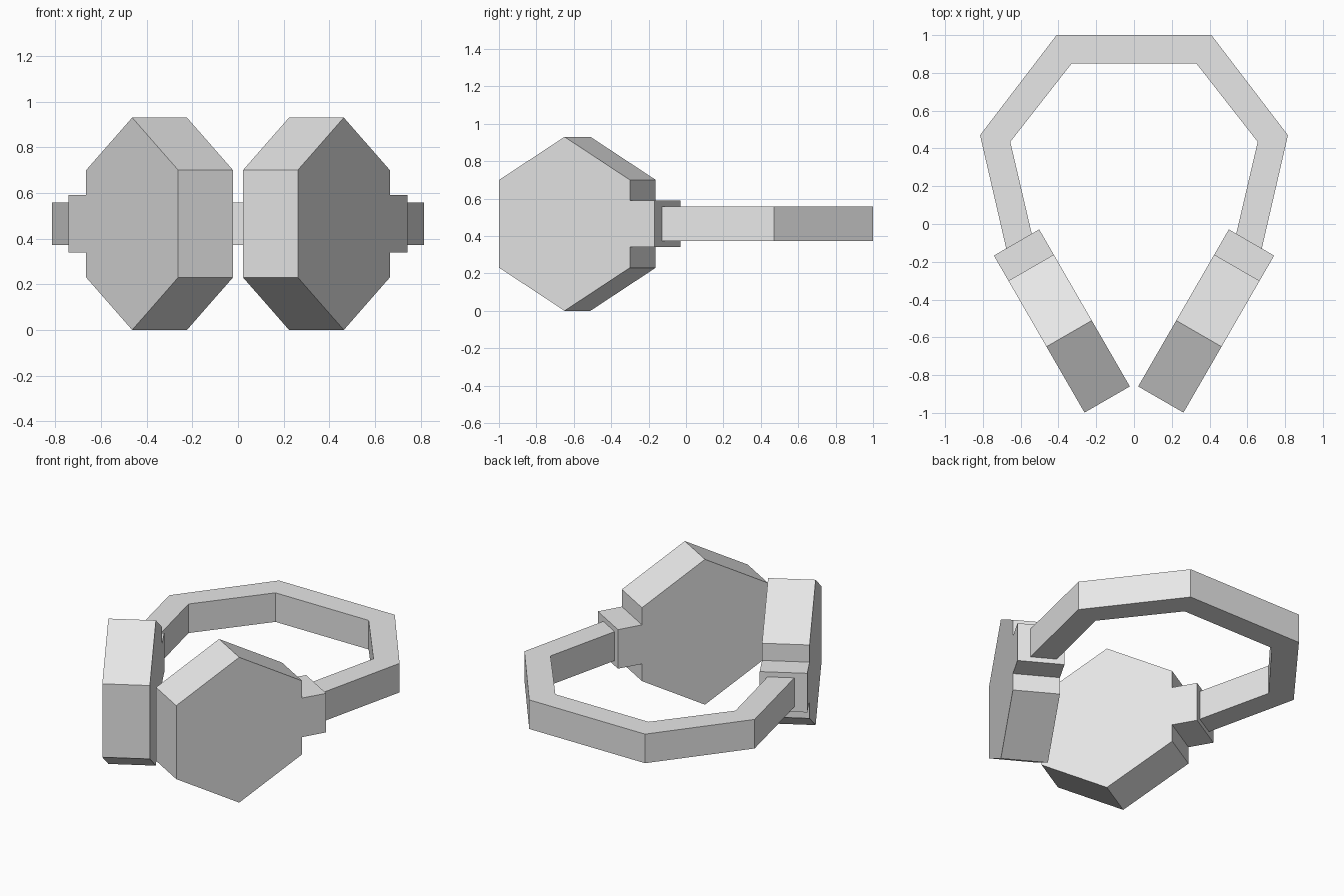
import bpy
import bmesh
from mathutils import Vector

if "Cube" in bpy.data.objects:
    bpy.data.objects.remove(bpy.data.objects["Cube"], do_unlink=True)

# One plain light grey
grey = bpy.data.materials.new("light_grey")
grey.use_nodes = True
GREY = (0.8, 0.8, 0.8, 1)
grey.diffuse_color = GREY
grey.node_tree.nodes["Principled BSDF"].inputs["Base Color"].default_value = GREY


def extrude_outline(name, points, offset):
    """Make a flat-shaded solid by extruding a planar outline."""
    bm = bmesh.new()
    face = bm.faces.new([bm.verts.new(p) for p in points])
    result = bmesh.ops.extrude_face_region(bm, geom=[face], use_keep_orig=True)
    moved = [v for v in result["geom"] if isinstance(v, bmesh.types.BMVert)]
    bmesh.ops.translate(bm, verts=moved, vec=offset)
    bmesh.ops.recalc_face_normals(bm, faces=bm.faces)
    mesh = bpy.data.meshes.new(name)
    bm.to_mesh(mesh)
    bm.free()
    mesh.materials.append(grey)
    obj = bpy.data.objects.new(name, mesh)
    bpy.context.collection.objects.link(obj)
    return obj


# Hexagonal ear cups with a square stem, each turned inwards at the front
MID = 0.465
upper = [(0, 0.235), (0.403, 0.465), (0.806, 0.235), (0.806, 0.125), (0.96, 0.125)]
outline = [(d, MID + h) for d, h in upper]
outline += [(d, MID - h) for d, h in reversed(upper)]
for name, side in (("left_ear_cup", 1), ("right_ear_cup", -1)):
    along = Vector((side * 0.5, 0.866, 0))
    outward = Vector((side * 0.866, -0.5, 0))
    corner = Vector((side * 0.022, -0.86, 0))
    points = [corner + along * d + Vector((0, 0, z)) for d, z in outline]
    extrude_outline(name, points, outward * 0.277)

# Angular headband, its ends sunk into the stems
outer = [(0.665, -0.18), (0.815, 0.47), (0.41, 1.0)]
inner = [(0.33, 0.85), (0.655, 0.435), (0.53, -0.10)]


def mirrored(path):
    return [(-x, y) for x, y in reversed(path)]


band = outer + mirrored(outer) + mirrored(inner) + inner
extrude_outline("headband", [(x, y, 0.372) for x, y in band], (0, 0, 0.186))
